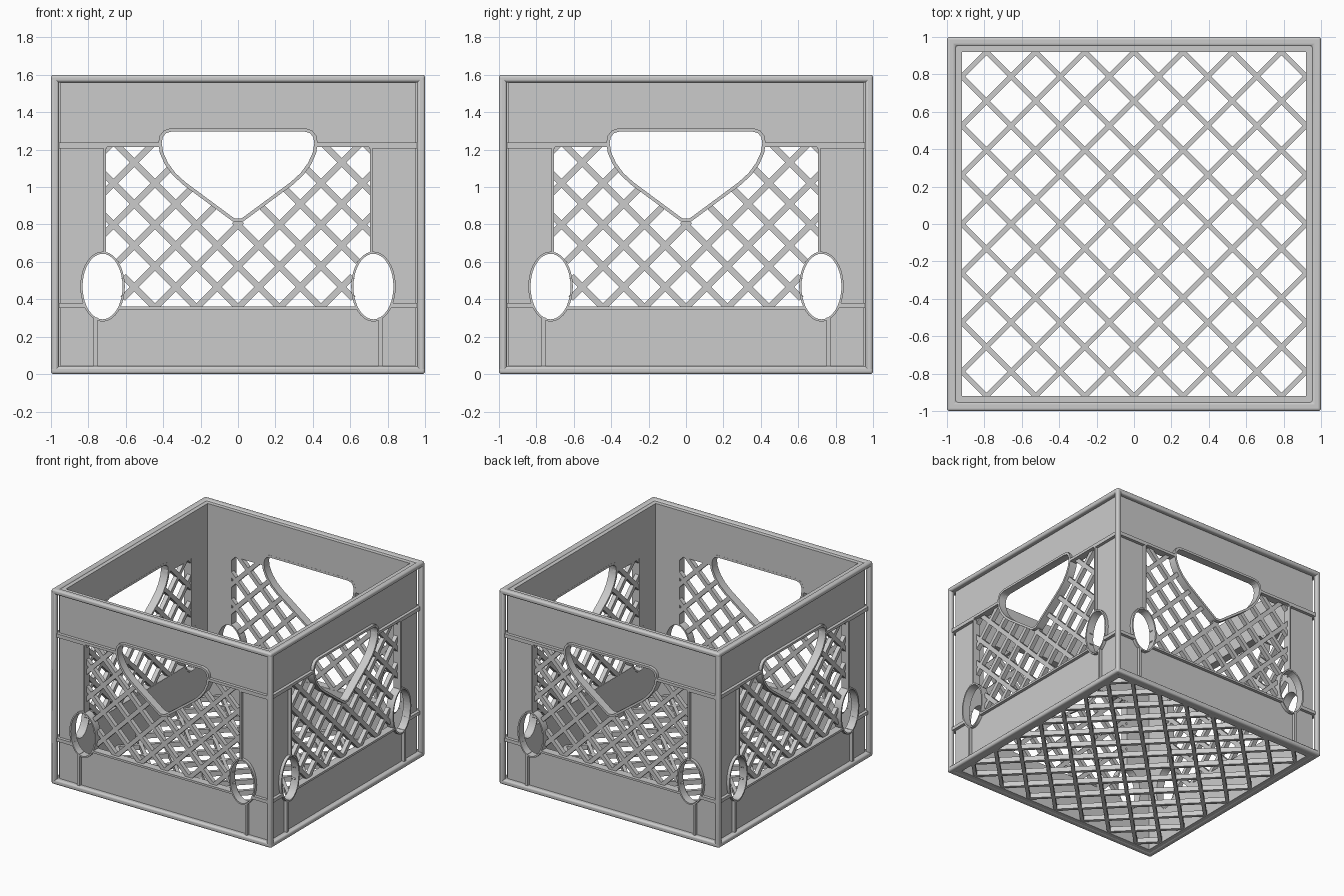
import bpy, bmesh, math
from mathutils import Vector

if "Cube" in bpy.data.objects:
    bpy.data.objects.remove(bpy.data.objects["Cube"])

SIDES = ["front", "right", "back", "left"]


def to_object(name, bm):
    bmesh.ops.recalc_face_normals(bm, faces=bm.faces)
    me = bpy.data.meshes.new(name)
    bm.to_mesh(me)
    bm.free()
    ob = bpy.data.objects.new(name, me)
    bpy.context.collection.objects.link(ob)
    return ob


# Wall-plane helpers: outlines are (u, z), d is the distance from the centre
def prism(bm, outline, d0, d1):
    a = [bm.verts.new((u, -d0, z)) for u, z in outline]
    b = [bm.verts.new((u, -d1, z)) for u, z in outline]
    n = len(a)
    bm.faces.new(a)
    bm.faces.new(b[::-1])
    for i in range(n):
        j = (i + 1) % n
        bm.faces.new((a[i], b[i], b[j], a[j]))


def rect(u0, u1, z0, z1):
    return [(u0, z0), (u1, z0), (u1, z1), (u0, z1)]


def offset(outline, w):
    pts = [Vector(p) for p in outline]
    out = []
    for i, p in enumerate(pts):
        e = (p - pts[i - 1]).normalized()
        f = (pts[(i + 1) % len(pts)] - p).normalized()
        n = Vector((e.y + f.y, -e.x - f.x)).normalized()
        out.append(p + n * (w / max(0.5, n.dot(Vector((e.y, -e.x))))))
    return [(p.x, p.y) for p in out]


def ring(bm, inner, outer, d0, d1):
    loops = [[bm.verts.new((u, -d, z)) for u, z in o]
             for o, d in ((inner, d0), (outer, d0), (outer, d1), (inner, d1))]
    n = len(inner)
    for k in range(4):
        a, b = loops[k], loops[(k + 1) % 4]
        for i in range(n):
            j = (i + 1) % n
            bm.faces.new((a[i], a[j], b[j], b[i]))


def in_convex(p, poly):
    return all((b[0] - a[0]) * (p[1] - a[1]) - (b[1] - a[1]) * (p[0] - a[0]) > 0
               for a, b in zip(poly, poly[1:] + poly[:1]))


def lattice(bm, pitch, shift, z0, width, inside, d0, d1):
    # Diagonal bars both ways, kept only where inside(u, z) is true
    step = 0.004
    for s in (1, -1):
        for k in range(-12, 13):
            start = last = None
            for i in range(-260, 261):
                u = i * step
                z = z0 + s * (u - (k + shift) * pitch)
                ok = inside(u, z)
                if ok:
                    last = Vector((u, z))
                    start = start or last
                elif start:
                    if (last - start).length > 0.04:
                        n = Vector((-s, 1)).normalized() * width / 2
                        prism(bm, [start - n, last - n, last + n, start + n], d0, d1)
                    start = None


# Key outlines: handle opening and oval corner holes
half = [(0.355, 1.297), (0.385, 1.288), (0.402, 1.267), (0.408, 1.235), (0.400, 1.185),
        (0.375, 1.13), (0.335, 1.075), (0.28, 1.025), (0.03, 0.84), (0.018, 0.832)]
handle = [(-u, z) for u, z in half] + half[::-1]


def oval(side, grow=0.0):
    return [(side * 0.724 + (0.107 + grow) * math.cos(t), 0.468 + (0.175 + grow) * math.sin(t))
            for t in (i * math.tau / 40 for i in range(40))]


# Wall panel with window, handle and ovals cut out
bm = bmesh.new()
prism(bm, rect(-0.95, 0.95, 0.005, 1.59), 0.92, 0.96)
panel = to_object("wall_panel", bm)
cuts = [rect(-0.708, 0.708, 0.36, 1.217), handle, oval(1), oval(-1)]
cutters = []
for c in cuts:
    bm = bmesh.new()
    prism(bm, c, 0.8, 1.1)
    cutter = to_object("cutter", bm)
    cutter.hide_render = True
    cutters.append(cutter)
    mod = panel.modifiers.new("cut", 'BOOLEAN')
    mod.object = cutter
    mod.solver = 'EXACT'
bpy.context.view_layer.update()
cut_mesh = bpy.data.meshes.new_from_object(
    panel.evaluated_get(bpy.context.evaluated_depsgraph_get()))
panel.modifiers.clear()
panel.data = cut_mesh
for c in cutters:
    bpy.data.objects.remove(c)

# Raised ribs on the outside of the wall
bm = bmesh.new()
prism(bm, rect(-0.636, 0.636, 0.345, 0.362), 0.921, 0.985)
for m in (1, -1):
    for u0, u1, z0, z1 in [(0.412, 0.71, 1.215, 1.237), (0.70, 0.97, 1.207, 1.237),
                           (0.705, 0.719, 0.648, 1.22), (0.815, 0.97, 0.353, 0.38),
                           (0.752, 0.772, 0.03, 0.302)]:
        prism(bm, rect(m * u0, m * u1, z0, z1), 0.921, 0.985)
ribs = to_object("wall_ribs", bm)

# Raised rims around the handle and the ovals
bm = bmesh.new()
ring(bm, handle, offset(handle, 0.018), 0.919, 0.985)
for m in (1, -1):
    ring(bm, oval(m), oval(m, 0.012), 0.919, 0.985)
rims = to_object("opening_rims", bm)

# Diagonal lattice filling the window
handle_mid = offset(handle, 0.012)


def in_window(u, z):
    return (abs(u) < 0.725 and 0.345 < z < 1.232 and not in_convex((u, z), handle_mid)
            and ((abs(u) - 0.724) / 0.115) ** 2 + ((z - 0.468) / 0.183) ** 2 > 1)


bm = bmesh.new()
lattice(bm, 0.222, 0, 0.355, 0.034, in_window, 0.922, 0.957)
net = to_object("wall_lattice", bm)

# Repeat each wall part on the four sides
for part in (panel, ribs, rims, net):
    base = part.name
    for i, side in enumerate(SIDES):
        ob = part if i == 0 else part.copy()
        if i:
            bpy.context.collection.objects.link(ob)
        ob.name = f"{base}_{side}"
        ob.rotation_euler.z = i * math.pi / 2

# Floor lattice, built upright and laid flat
bm = bmesh.new()
lattice(bm, 0.263, 0.5, 0, 0.027, lambda u, z: max(abs(u), abs(z)) < 0.935, -0.05, -0.01)
floor = to_object("floor_lattice", bm)
for v in floor.data.vertices:
    u, d, z = v.co
    v.co = (u, z, d)
bm = bmesh.new()
bm.from_mesh(floor.data)
bmesh.ops.recalc_face_normals(bm, faces=bm.faces)
bm.to_mesh(floor.data)
bm.free()


# Rounded top rim, bottom rim and corner posts
def square_ring(name, z0, z1):
    bm = bmesh.new()
    loops = [[bm.verts.new((r * x, r * y, z)) for x, y in ((-1, -1), (1, -1), (1, 1), (-1, 1))]
             for r, z in ((0.952, z0), (1, z0), (1, z1), (0.952, z1))]
    for k in range(4):
        for i in range(4):
            j = (i + 1) % 4
            a, b = loops[k], loops[(k + 1) % 4]
            bm.faces.new((a[i], a[j], b[j], b[i]))
    return to_object(name, bm)


frame = [square_ring("top_rim", 1.56, 1.6), square_ring("bottom_rim", 0, 0.042)]
for sx in (-1, 1):
    for sy in (-1, 1):
        bm = bmesh.new()
        bmesh.ops.create_cube(bm, size=1)
        for v in bm.verts:
            v.co = (sx * 0.979 + v.co.x * 0.042, sy * 0.979 + v.co.y * 0.042, 0.8 + v.co.z * 1.58)
        frame.append(to_object("corner_post", bm))
for ob in frame:
    bev = ob.modifiers.new("round", 'BEVEL')
    bev.width = 0.014
    bev.segments = 3

# Smooth the curved parts while keeping hard edges
bpy.ops.object.select_all(action='DESELECT')
for ob in frame + [rims]:
    ob.select_set(True)
bpy.context.view_layer.objects.active = rims
bpy.ops.object.shade_smooth_by_angle(angle=math.radians(35))
